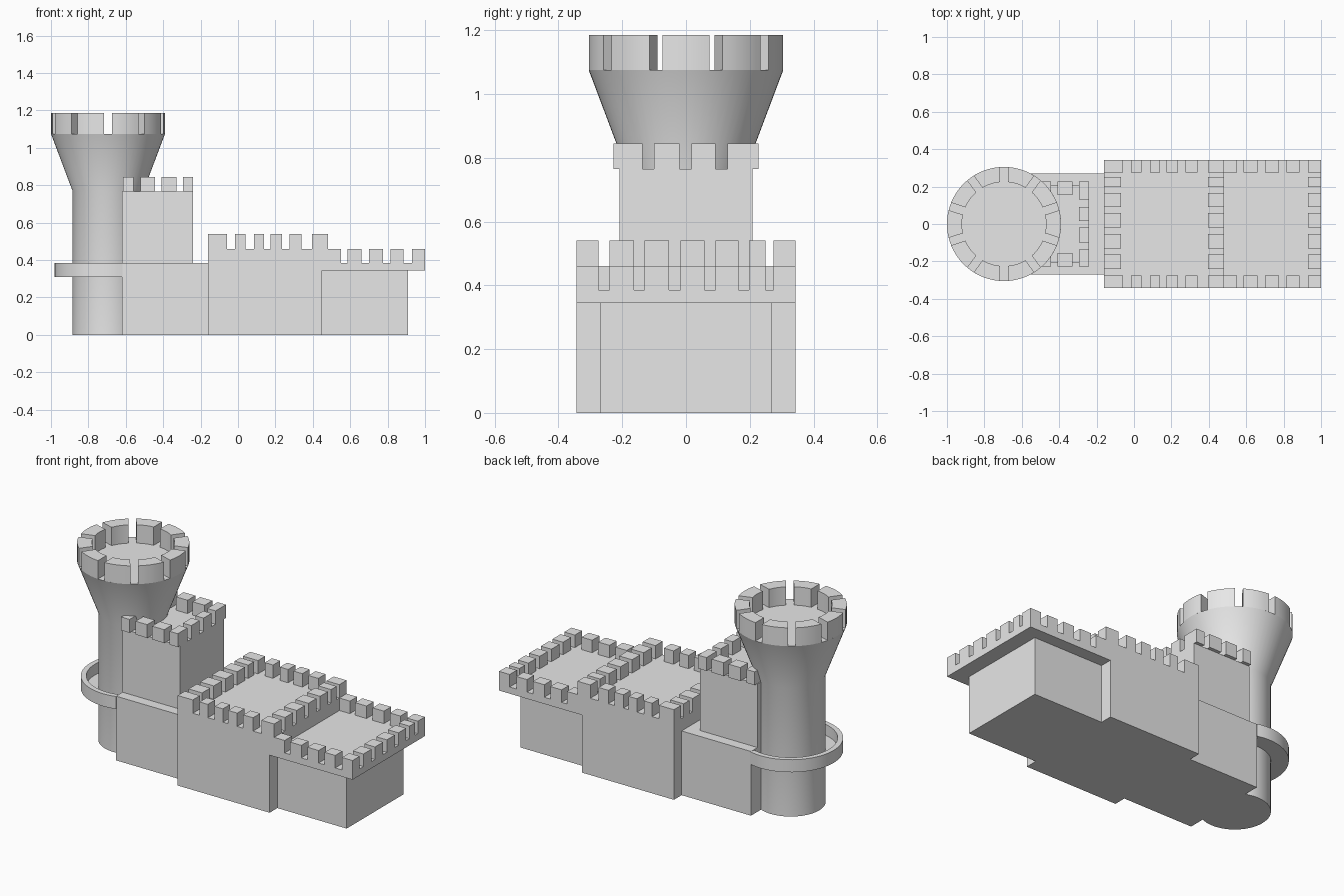
import bpy, bmesh
from math import sin, cos, asin, pi, radians

cube = bpy.data.objects.get("Cube")
if cube:
    bpy.data.objects.remove(cube, do_unlink=True)

stone = bpy.data.materials.new("pale_grey_stone")
stone.use_nodes = True
GREY = (0.8, 0.8, 0.8, 1)
stone.diffuse_color = GREY
stone.node_tree.nodes["Principled BSDF"].inputs["Base Color"].default_value = GREY

TOWER_X = -0.695


def finish(name, bm, smooth=False):
    bmesh.ops.recalc_face_normals(bm, faces=bm.faces)
    mesh = bpy.data.meshes.new(name)
    bm.to_mesh(mesh)
    bm.free()
    mesh.materials.append(stone)
    obj = bpy.data.objects.new(name, mesh)
    bpy.context.collection.objects.link(obj)
    if smooth:
        bpy.ops.object.select_all(action="DESELECT")
        obj.select_set(True)
        bpy.context.view_layer.objects.active = obj
        bpy.ops.object.shade_smooth_by_angle(angle=radians(30))
    return obj


def add_box(bm, x, y, z):
    verts = bmesh.ops.create_cube(bm, size=1)["verts"]
    for v in verts:
        for i, (lo, hi) in enumerate((x, y, z)):
            v.co[i] = lo if v.co[i] < 0 else hi


def box(name, x, y, z):
    bm = bmesh.new()
    add_box(bm, x, y, z)
    finish(name, bm)


def add_sector(bm, outer, inner, z, steps):
    """Prism over an arc; outer and inner are (radius, start, end)."""
    def arc(r, a, b):
        return [(TOWER_X + r * cos(a + (b - a) * i / steps),
                 r * sin(a + (b - a) * i / steps)) for i in range(steps + 1)]
    rings = []
    for h in z:
        rings.append([(bm.verts.new((*p, h)), bm.verts.new((*q, h)))
                      for p, q in zip(arc(*outer), arc(*inner))])
    low, high = rings
    for i in range(steps):
        j = i + 1
        for ring in rings:
            bm.faces.new((ring[i][0], ring[j][0], ring[j][1], ring[i][1]))
        for k in (0, 1):
            bm.faces.new((low[i][k], low[j][k], high[j][k], high[i][k]))
    for i in (0, steps):
        bm.faces.new((low[i][0], low[i][1], high[i][1], high[i][0]))


def battlements(name, z, row, row_y, columns=(), column_y=()):
    """Mirrored merlon rows along x, plus columns of merlons along y."""
    bm = bmesh.new()
    for x in row:
        add_box(bm, x, row_y, z)
        add_box(bm, x, (-row_y[1], -row_y[0]), z)
    for x in columns:
        for y in column_y:
            add_box(bm, x, y, z)
    finish(name, bm)


# Low front wing with its overhanging roof
box("low_wing_walls", (0.4, 0.91), (-0.27, 0.27), (0, 0.345))
box("low_wing_roof", (0.45, 1.0), (-0.343, 0.343), (0.345, 0.385))
SIDE = [(-0.24, -0.163), (-0.13, -0.053), (-0.018, 0.058), (0.092, 0.165), (0.197, 0.25)]
battlements("low_wing_battlements", (0.385, 0.46),
            [(0.48, 0.55), (0.585, 0.66), (0.70, 0.775), (0.815, 0.885), (0.93, 1.0)],
            (0.275, 0.343), [(0.93, 1.0)], SIDE)

# Main hall
box("hall_walls", (-0.16, 0.45), (-0.343, 0.343), (0, 0.46))
box("hall_roof_edge", (0.45, 0.48), (-0.343, 0.343), (0.385, 0.46))
battlements("hall_battlements", (0.46, 0.54),
            [(-0.16, -0.06), (-0.015, 0.04), (0.085, 0.14),
             (0.175, 0.235), (0.275, 0.34), (0.395, 0.48)],
            (0.275, 0.343), [(-0.16, -0.07), (0.395, 0.48)], SIDE)

# Rear base and square keep
box("rear_base", (-0.62, -0.16), (-0.27, 0.27), (0, 0.385))
box("keep_walls", (-0.62, -0.24), (-0.208, 0.208), (0.385, 0.765))
battlements("keep_battlements", (0.765, 0.845),
            [(-0.615, -0.56), (-0.52, -0.443), (-0.41, -0.33), (-0.295, -0.24)],
            (0.155, 0.228), [(-0.295, -0.24)],
            [(-0.228, -0.136), (-0.10, -0.02), (0.017, 0.092), (0.13, 0.228)])

# Round tower: straight shaft, flared head
bm = bmesh.new()
SIDES = 60
rings = [[bm.verts.new((TOWER_X + r * cos(2 * pi * i / SIDES),
                        r * sin(2 * pi * i / SIDES), z)) for i in range(SIDES)]
         for r, z in ((0.19, 0), (0.19, 0.77), (0.305, 1.075))]
for a, b in zip(rings, rings[1:]):
    for i in range(SIDES):
        j = (i + 1) % SIDES
        bm.faces.new((a[i], a[j], b[j], b[i]))
bm.faces.new(rings[0])
bm.faces.new(rings[-1])
finish("round_tower", bm, smooth=True)

# Crown of ten curved merlons
bm = bmesh.new()
GAP = 0.021
for k in range(10):
    start, end = radians(18 + 36 * k), radians(54 + 36 * k)
    spans = [(r, start + asin(GAP / r), end - asin(GAP / r)) for r in (0.305, 0.225)]
    add_sector(bm, *spans, (1.075, 1.185), 6)
finish("tower_crown", bm, smooth=True)

# Walkway wrapped around the tower, with a low parapet
bm = bmesh.new()
A, B = radians(74), radians(286)
add_sector(bm, (0.285, A, B), (0.255, A, B), (0.31, 0.385), 36)
add_sector(bm, (0.256, A, B), (0.185, A, B), (0.31, 0.32), 36)
finish("tower_walkway", bm, smooth=True)
